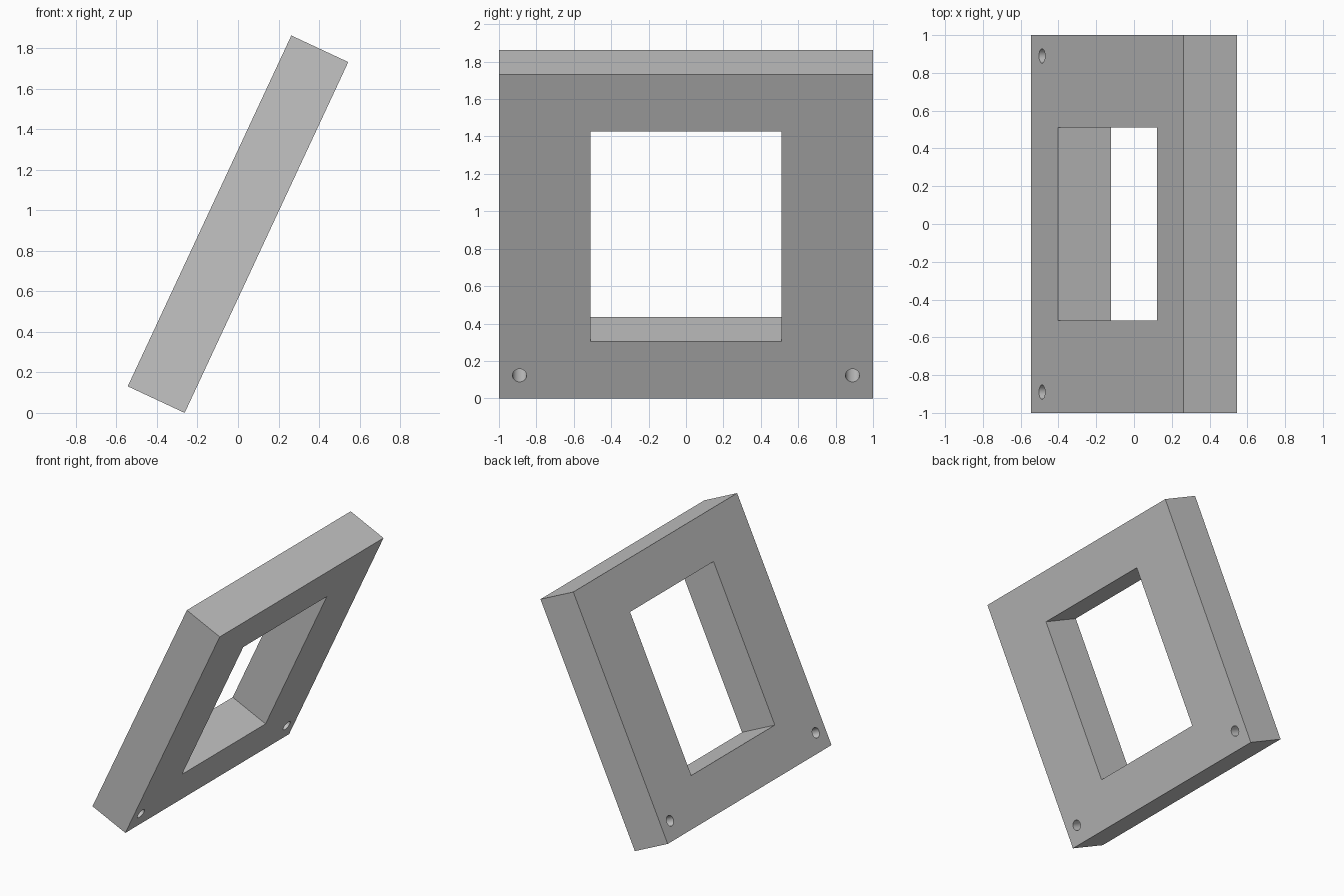
import bpy
import math

cube = bpy.data.objects.get("Cube")
if cube:
    bpy.data.objects.remove(cube, do_unlink=True)

THICK, WIDTH, HEIGHT = 0.31, 2.0, 1.91   # slab size before tilting
OPEN_W, OPEN_H = 1.02, 1.24              # central window
HOLE_R, HOLE_Y, HOLE_Z = 0.038, 0.89, -0.82
TILT = math.radians(25)

grey = bpy.data.materials.new("plain grey")
grey.use_nodes = True
colour = (0.55, 0.55, 0.55, 1)
grey.diffuse_color = colour
grey.node_tree.nodes["Principled BSDF"].inputs["Base Color"].default_value = colour


def finish(name):
    ob = bpy.context.object
    ob.name = name
    bpy.ops.object.transform_apply(location=True, rotation=True, scale=True)
    ob.data.materials.append(grey)
    return ob


def box(name, size):
    bpy.ops.mesh.primitive_cube_add(size=1)
    bpy.context.object.scale = size
    return finish(name)


def cross_pin(name, y):
    bpy.ops.mesh.primitive_cylinder_add(
        vertices=32, radius=HOLE_R, depth=THICK * 2,
        location=(0, y, HOLE_Z), rotation=(0, math.pi / 2, 0))
    return finish(name)


# Thick rectangular frame
frame = box("tilted_frame", (THICK, WIDTH, HEIGHT))

# Window and the two lower mounting holes
cutters = [box("window_cutter", (THICK * 2, OPEN_W, OPEN_H)),
           cross_pin("left_hole_cutter", HOLE_Y),
           cross_pin("right_hole_cutter", -HOLE_Y)]

bpy.ops.object.select_all(action='DESELECT')
frame.select_set(True)
bpy.context.view_layer.objects.active = frame
for cutter in cutters:
    cutter.hide_render = True
    mod = frame.modifiers.new("cut", 'BOOLEAN')
    mod.operation = 'DIFFERENCE'
    mod.solver = 'EXACT'
    mod.object = cutter
    bpy.ops.object.modifier_apply(modifier=mod.name)
    bpy.data.objects.remove(cutter, do_unlink=True)

# Lean the frame and rest its lower edge on the ground
bpy.ops.object.shade_smooth_by_angle(angle=math.radians(30))
frame.rotation_euler = (0, TILT, 0)
frame.location.z = (HEIGHT * math.cos(TILT) + THICK * math.sin(TILT)) / 2
